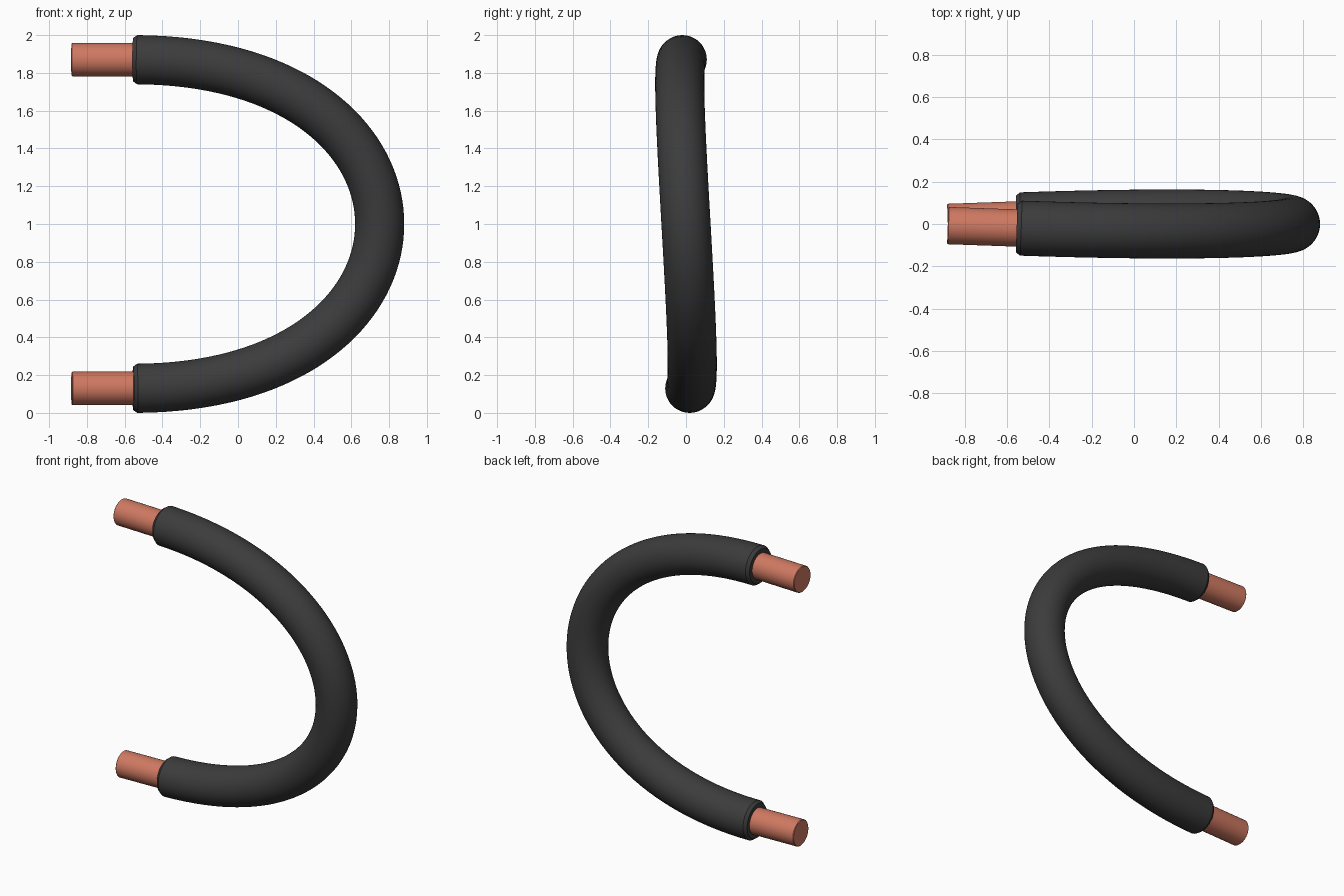
import bpy, bmesh, math
from mathutils import Vector

if "Cube" in bpy.data.objects:
    bpy.data.objects.remove(bpy.data.objects["Cube"])

SIDES = 48
# Cubic bezier centre line of the cable, symmetric about z = 1
P = [Vector(p) for p in ((-0.555, -0.019, 1.87), (1.185, -0.08, 1.87),
                         (1.185, 0.08, 0.13), (-0.555, 0.019, 0.13))]


def point(t):
    s = 1 - t
    return P[0]*s**3 + P[1]*3*s*s*t + P[2]*3*s*t*t + P[3]*t**3


def tangent(t):
    s = 1 - t
    return ((P[1]-P[0])*s*s + (P[2]-P[1])*2*s*t + (P[3]-P[2])*t*t).normalized()


def material(name, color):
    m = bpy.data.materials.new(name)
    m.diffuse_color = (*color, 1)
    m.use_nodes = True
    m.node_tree.nodes["Principled BSDF"].inputs["Base Color"].default_value = m.diffuse_color
    return m


def sweep(name, rings, mat):
    """Skin circles given as (centre, direction, radius), capping both ends."""
    bm = bmesh.new()
    loops = []
    for c, d, r in rings:
        u = d.cross(Vector((0, 1, 0))).normalized()
        v = d.cross(u)
        loops.append([bm.verts.new(c + (u*math.cos(a) + v*math.sin(a))*r)
                      for a in (2*math.pi*i/SIDES for i in range(SIDES))])
    for a, b in zip(loops, loops[1:]):
        for i in range(SIDES):
            j = (i + 1) % SIDES
            bm.faces.new((a[i], a[j], b[j], b[i]))
    bm.faces.new(loops[0])
    bm.faces.new(loops[-1])
    bmesh.ops.recalc_face_normals(bm, faces=bm.faces)
    me = bpy.data.meshes.new(name)
    bm.to_mesh(me)
    bm.free()
    me.materials.append(mat)
    ob = bpy.data.objects.new(name, me)
    bpy.context.collection.objects.link(ob)
    bpy.ops.object.select_all(action='DESELECT')
    ob.select_set(True)
    bpy.context.view_layer.objects.active = ob
    bpy.ops.object.shade_smooth_by_angle(angle=math.radians(30))
    return ob


rubber = material("black_rubber", (0.045, 0.045, 0.045))
copper = material("copper", (0.62, 0.19, 0.12))

# Insulation sleeve with chamfered ends
N = 72
B = 0.004
ts = [B + (1 - 2*B)*i/N for i in range(N + 1)]
profile = [(0, 0.115)] + [(t, 0.13) for t in ts] + [(1, 0.115)]
sweep("cable_sleeve", [(point(t), tangent(t), r) for t, r in profile], rubber)

# Bare copper ends
for name, t, sign in (("upper_copper_end", 0, -1), ("lower_copper_end", 1, 1)):
    d = tangent(t) * sign
    c = point(t)
    sweep(name, [(c + d*s, d, r) for s, r in
                 ((-0.03, 0.088), (0.322, 0.088), (0.326, 0.084))], copper)
